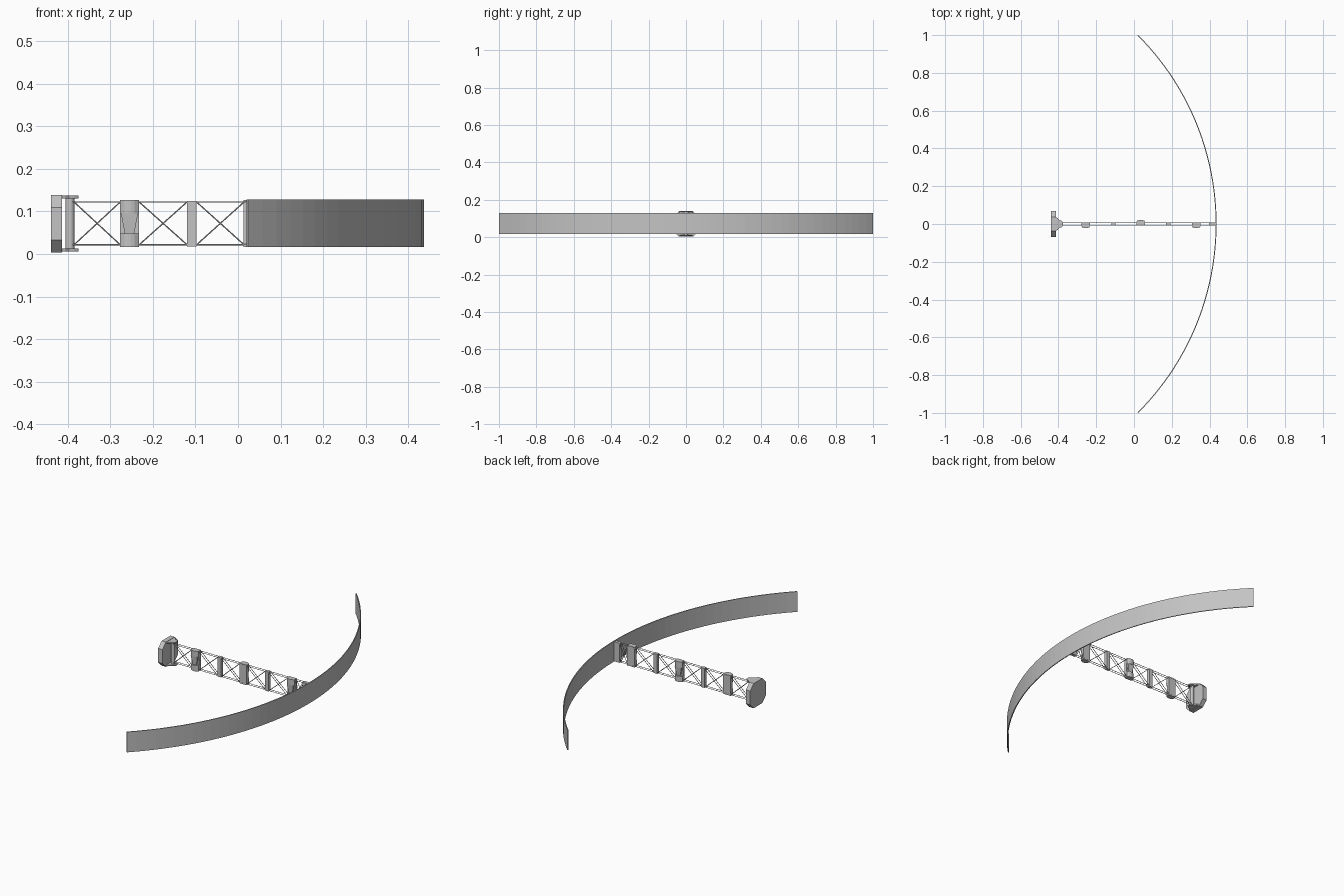
import bpy, bmesh, math
from mathutils import Vector

if "Cube" in bpy.data.objects:
    bpy.data.objects.remove(bpy.data.objects["Cube"])

grey = bpy.data.materials.new("mid_grey")
grey.diffuse_color = (0.55, 0.55, 0.55, 1)
grey.use_nodes = True
grey.node_tree.nodes["Principled BSDF"].inputs["Base Color"].default_value = grey.diffuse_color


def finish(name, bm, smooth=False):
    bmesh.ops.recalc_face_normals(bm, faces=bm.faces)
    me = bpy.data.meshes.new(name)
    bm.to_mesh(me)
    bm.free()
    me.materials.append(grey)
    ob = bpy.data.objects.new(name, me)
    bpy.context.collection.objects.link(ob)
    if smooth:
        bpy.context.view_layer.objects.active = ob
        ob.select_set(True)
        bpy.ops.object.shade_smooth_by_angle(angle=math.radians(40))
        ob.select_set(False)
    return ob


def loft(bm, a, b):
    """Closed solid between two matching outlines."""
    va = [bm.verts.new(p) for p in a]
    vb = [bm.verts.new(p) for p in b]
    n = len(va)
    bm.faces.new(va[::-1])
    bm.faces.new(vb)
    for i in range(n):
        j = (i + 1) % n
        bm.faces.new((va[i], va[j], vb[j], vb[i]))


def prism_z(bm, pts, z0, z1):
    loft(bm, [(x, y, z0) for x, y in pts], [(x, y, z1) for x, y in pts])


def rod(bm, p, q, r=0.0015, n=6):
    p, q = Vector(p), Vector(q)
    d = (q - p).normalized()
    u = d.cross(Vector((0, 1, 0))).normalized()
    v = d.cross(u)
    ring = [(u * math.cos(t) + v * math.sin(t)) * r
            for t in (2 * math.pi * i / n for i in range(n))]
    loft(bm, [p + o for o in ring], [q + o for o in ring])


# Curved screen: quarter-circle band
R, CX, N, T = 1.4142, -0.977, 45, 0.005
bm = bmesh.new()
arc = [math.radians(-45 + 90 * i / N) for i in range(N + 1)]
band = [(CX + R * math.cos(a), R * math.sin(a)) for a in arc]
band += [(CX + (R - T) * math.cos(a), (R - T) * math.sin(a)) for a in reversed(arc)]
prism_z(bm, band, 0.016, 0.128)
finish("curved_panel", bm)

# Mounting plate: octagon facing along x
bm = bmesh.new()
H, K, ZC = 0.068, 0.038, 0.071
octagon = [(K, H), (H, K), (H, -K), (K, -H), (-K, -H), (-H, -K), (-H, K), (-K, H)]
loft(bm, [(-0.439, y, ZC + z) for y, z in octagon],
     [(-0.413, y, ZC + z) for y, z in octagon])
finish("mounting_plate", bm)

# Hinge brackets above and below the truss end
half = [(-0.414, 0.036), (-0.405, 0.032), (-0.396, 0.022), (-0.384, 0.017), (-0.375, 0.010)]
outline = half + [(x, -y) for x, y in reversed(half)]
for name, z0 in (("lower_bracket", 0.006), ("upper_bracket", 0.130)):
    bm = bmesh.new()
    prism_z(bm, outline, z0, z0 + 0.007)
    finish(name, bm)

# Hinge column
bm = bmesh.new()
rod(bm, (-0.395, 0, 0.010), (-0.395, 0, 0.132), 0.0105, 16)
finish("hinge_column", bm, True)

# Long chords of the truss
ZL, ZH, YR = 0.022, 0.122, 0.007
bm = bmesh.new()
for y in (-YR, YR):
    for z in (ZL, ZH):
        rod(bm, (-0.395, y, z), (0.434, y, z))
finish("truss_chords", bm)

# Crossed braces in each bay
bays = [(-0.385, -0.277), (-0.232, -0.12), (-0.097, 0.014),
        (0.058, 0.17), (0.193, 0.308), (0.352, 0.398)]
bm = bmesh.new()
for x0, x1 in bays:
    for y in (-YR, YR):
        rod(bm, (x0, y, ZL), (x1, y, ZH))
        rod(bm, (x0, y, ZH), (x1, y, ZL))
finish("cross_braces", bm)

# Plain posts
for i, (x0, x1) in enumerate([(-0.12, -0.097), (0.17, 0.193), (0.398, 0.431)]):
    bm = bmesh.new()
    prism_z(bm, [(x0, -0.009), (x1, -0.009), (x1, 0.009), (x0, 0.009)], 0.018, 0.125)
    finish("post_%d" % (i + 1), bm)

# Clamp posts, bulging to alternating sides, with a tapered latch between the two ends
for i, (x, s) in enumerate([(-0.255, -1), (0.036, 1), (0.33, -1)]):
    bm = bmesh.new()
    W = 0.0225
    prism_z(bm, [(x - W, -0.008 * s), (x + W, -0.008 * s),
                 (x + W, 0.008 * s), (x - W, 0.008 * s)], 0.016, 0.127)
    prof = [(-W, 0.008), (-W, 0.013), (-0.012, 0.020), (-0.004, 0.022),
            (0.004, 0.022), (0.012, 0.020), (W, 0.013), (W, 0.008)]
    pts = [(x + px, py * s) for px, py in prof]
    prism_z(bm, pts, 0.016, 0.048)
    prism_z(bm, pts, 0.095, 0.127)

    def section(w, d, z):
        return [(x - w, 0.008 * s, z), (x - w, d * s, z),
                (x + w, d * s, z), (x + w, 0.008 * s, z)]
    loft(bm, section(0.011, 0.014, 0.048), section(0.020, 0.019, 0.095))
    finish("clamp_post_%d" % (i + 1), bm)
